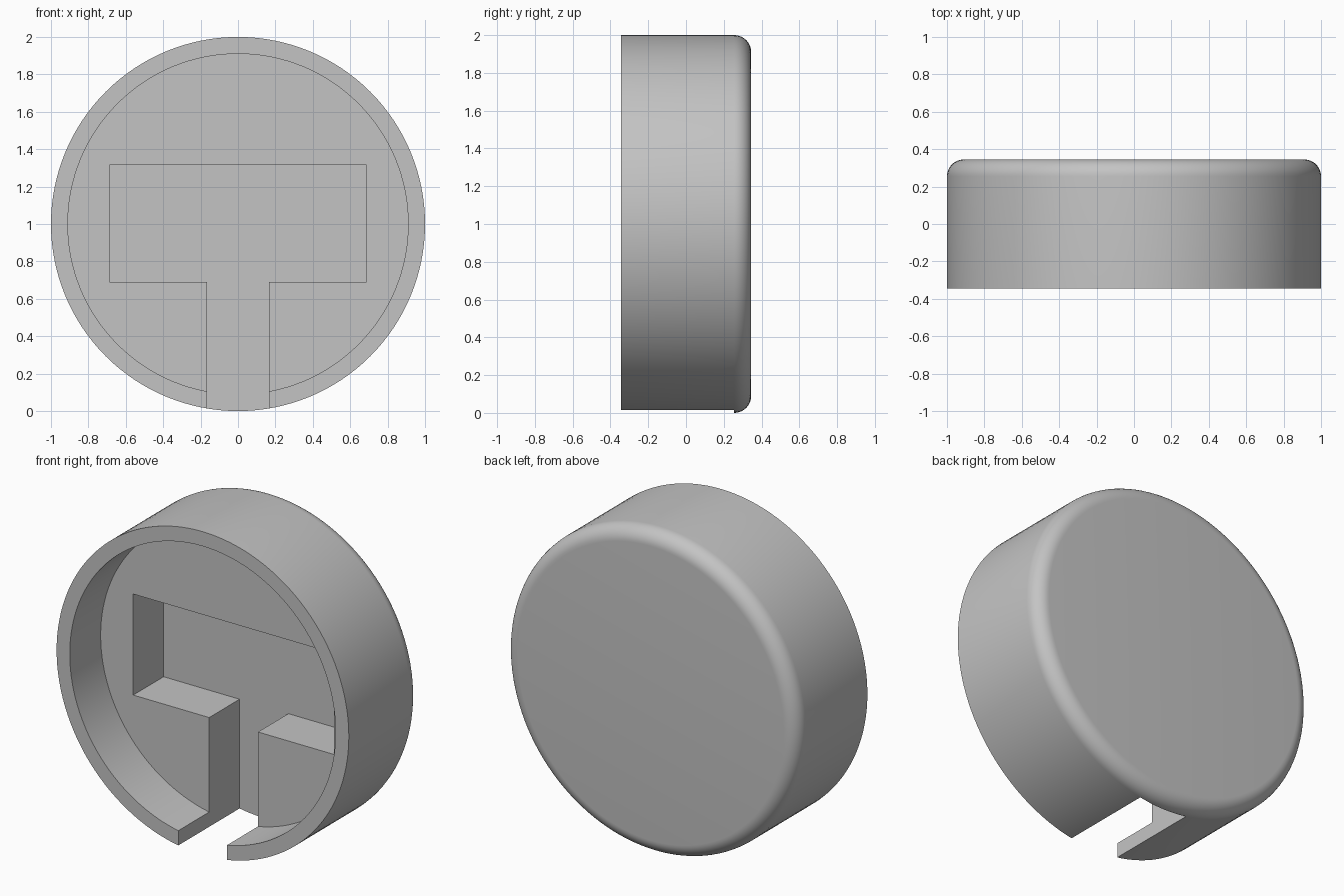
import bpy, bmesh
from math import sin, cos, pi, radians
from mathutils import Matrix, Vector

if "Cube" in bpy.data.objects:
    bpy.data.objects.remove(bpy.data.objects["Cube"], do_unlink=True)

FRONT, BACK = -0.345, 0.345      # open face and closed face
POCKET_FLOOR, SLOT_FLOOR = -0.043, 0.254
RADIUS, INNER, FILLET = 1.0, 0.91, 0.09
SEGMENTS = 128

grey = bpy.data.materials.new("plain grey")
grey.use_nodes = True
colour = (0.55, 0.55, 0.55, 1)
grey.diffuse_color = colour
grey.node_tree.nodes["Principled BSDF"].inputs["Base Color"].default_value = colour


def make_object(name, bm):
    bmesh.ops.recalc_face_normals(bm, faces=bm.faces)
    mesh = bpy.data.meshes.new(name)
    bm.to_mesh(mesh)
    bm.free()
    mesh.materials.append(grey)
    obj = bpy.data.objects.new(name, mesh)
    bpy.context.collection.objects.link(obj)
    return obj


# Round cap: a (radius, depth) profile turned around the y axis
profile = [(0, POCKET_FLOOR), (INNER, POCKET_FLOOR), (INNER, FRONT), (RADIUS, FRONT)]
for i in range(11):
    a = i / 10 * pi / 2
    profile.append((RADIUS - FILLET + FILLET * cos(a), BACK - FILLET + FILLET * sin(a)))
profile.append((0, BACK))

bm = bmesh.new()
points = [bm.verts.new((r, y, 0)) for r, y in profile]
edges = [bm.edges.new(pair) for pair in zip(points, points[1:])]
bmesh.ops.spin(bm, geom=points + edges, cent=(0, 0, 0), axis=(0, 1, 0),
               angle=2 * pi, steps=SEGMENTS)
bmesh.ops.remove_doubles(bm, verts=bm.verts, dist=0.0001)
bmesh.ops.transform(bm, matrix=Matrix.Translation((0, 0, 1)), verts=bm.verts)
cap = make_object("round_cap", bm)

# T-shaped recess: a wide pocket with a stem that opens through the lower rim
half = [(0.167, -0.2), (0.167, 0.69), (0.687, 0.69), (0.687, 1.315)]
outline = half + [(-x, z) for x, z in reversed(half)]
bm = bmesh.new()
face = bm.faces.new([bm.verts.new((x, FRONT - 0.2, z)) for x, z in outline])
grown = bmesh.ops.extrude_face_region(bm, geom=[face])["geom"]
bmesh.ops.translate(bm, vec=Vector((0, SLOT_FLOOR - FRONT + 0.2, 0)),
                    verts=[v for v in grown if isinstance(v, bmesh.types.BMVert)])
cutter = make_object("recess_cutter", bm)
cutter.hide_render = True

cut = cap.modifiers.new("recess", "BOOLEAN")
cut.operation = "DIFFERENCE"
cut.solver = "EXACT"
cut.object = cutter

for obj in bpy.context.selected_objects:
    obj.select_set(False)
cap.select_set(True)
bpy.context.view_layer.objects.active = cap
bpy.ops.object.modifier_apply(modifier=cut.name)
bpy.data.objects.remove(cutter, do_unlink=True)
bpy.ops.object.shade_smooth_by_angle(angle=radians(30))
